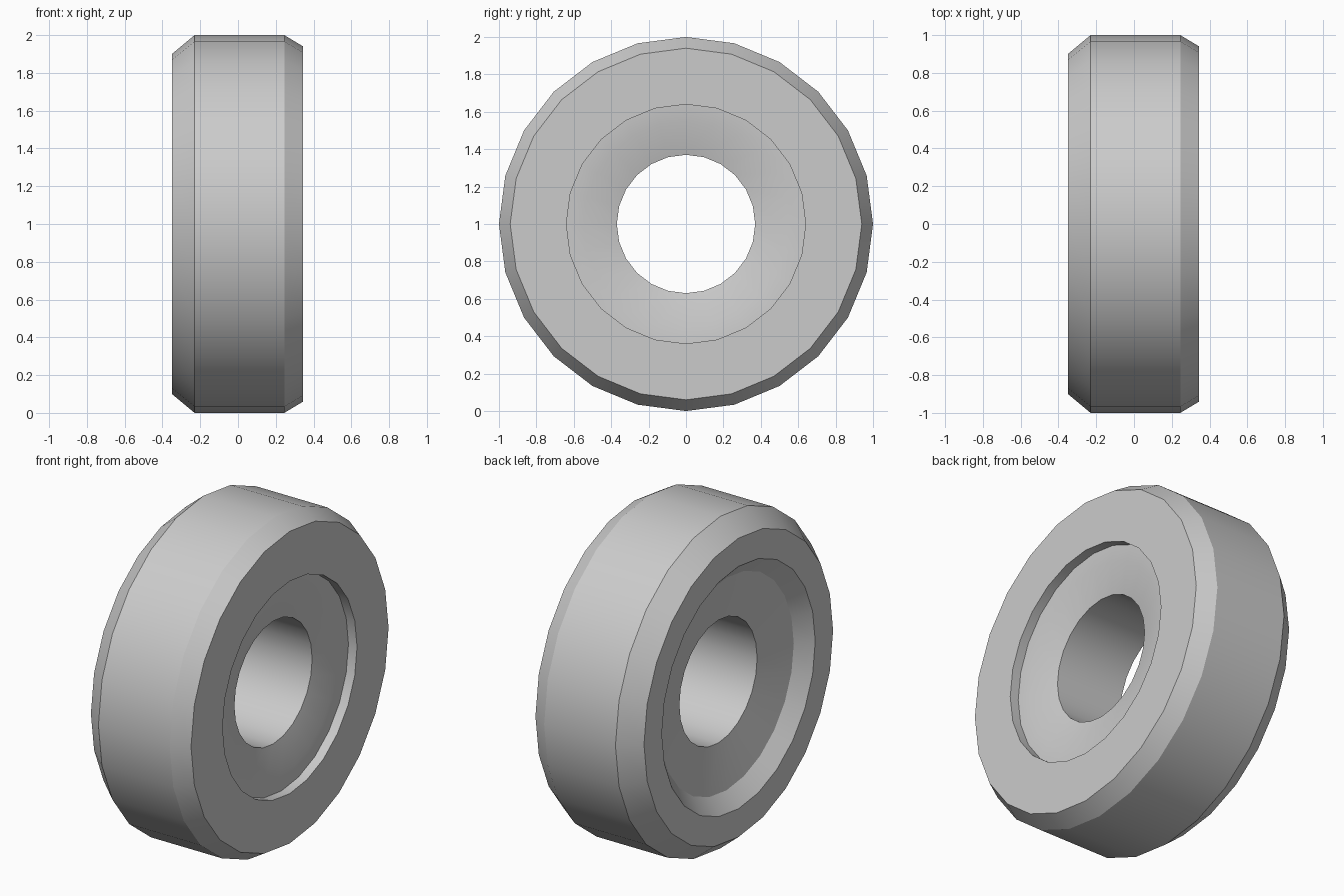
import bpy
import bmesh
import math
from mathutils import Vector

cube = bpy.data.objects.get("Cube")
if cube:
    bpy.data.objects.remove(cube, do_unlink=True)

SIDES = 24
GREY = (0.6, 0.6, 0.6, 1.0)

# Closed cross-section as (position along axle, radius)
PROFILE = [
    (-0.23, 1.0), (0.245, 1.0),              # tread
    (0.345, 0.94), (0.345, 0.64),            # narrow chamfer and side face
    (0.288, 0.64), (0.283, 0.55),            # stepped recess
    (0.235, 0.37), (-0.215, 0.37),           # dish and axle bore
    (-0.27, 0.64), (-0.35, 0.73),            # floor and sloped wall of other recess
    (-0.35, 0.90),                           # wide chamfer
]


def make_material(name, colour):
    mat = bpy.data.materials.new(name)
    mat.use_nodes = True
    mat.diffuse_color = colour
    mat.node_tree.nodes["Principled BSDF"].inputs["Base Color"].default_value = colour
    return mat


def lathe(name, profile, material):
    """Spin a closed profile around the x axis."""
    bm = bmesh.new()
    verts = [bm.verts.new((x, 0, r)) for x, r in profile]
    edges = [bm.edges.new((v, verts[(i + 1) % len(verts)])) for i, v in enumerate(verts)]
    bmesh.ops.spin(bm, geom=verts + edges, cent=Vector(), axis=Vector((1, 0, 0)),
                   angle=math.tau, steps=SIDES, use_merge=True)
    bmesh.ops.remove_doubles(bm, verts=bm.verts, dist=0.0005)
    bmesh.ops.recalc_face_normals(bm, faces=bm.faces)
    mesh = bpy.data.meshes.new(name)
    bm.to_mesh(mesh)
    bm.free()
    mesh.materials.append(material)
    obj = bpy.data.objects.new(name, mesh)
    bpy.context.collection.objects.link(obj)
    return obj


# Wheel standing on its tread
wheel = lathe("wheel", PROFILE, make_material("light grey", GREY))
wheel.location.z = 1.0
bpy.ops.object.select_all(action="DESELECT")
wheel.select_set(True)
bpy.context.view_layer.objects.active = wheel
bpy.ops.object.shade_smooth_by_angle(angle=math.radians(30))
